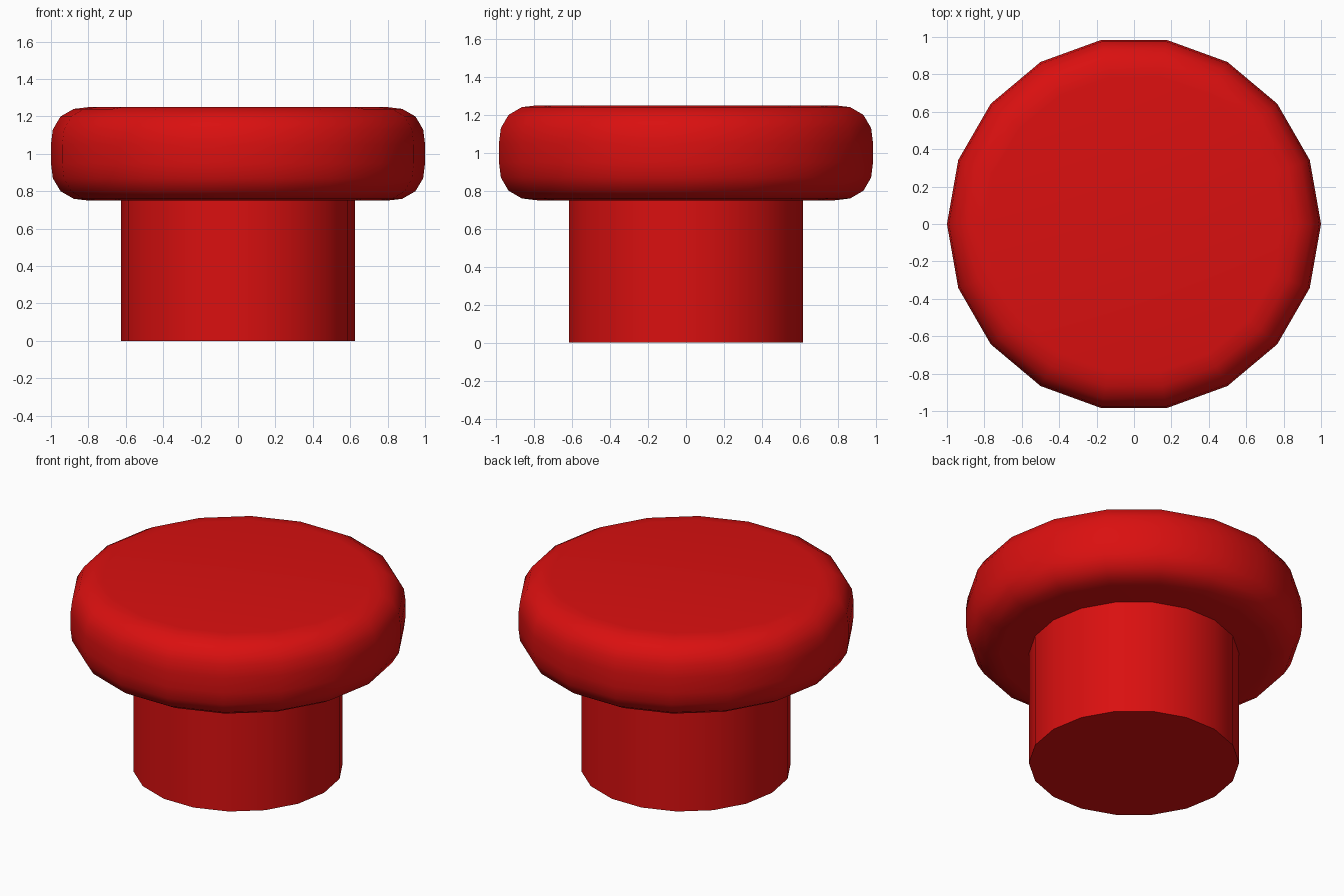
import bpy
import math

if "Cube" in bpy.data.objects:
    bpy.data.objects.remove(bpy.data.objects["Cube"])

red = bpy.data.materials.new("red")
red.diffuse_color = (0.7, 0.005, 0.005, 1)
red.use_nodes = True
red.node_tree.nodes["Principled BSDF"].inputs["Base Color"].default_value = red.diffuse_color


def disc(name, radius, z0, z1, bevel=0.0):
    """18-sided cylinder from z0 to z1 with optional rounded rims."""
    bpy.ops.mesh.primitive_cylinder_add(
        vertices=18, radius=radius, depth=z1 - z0,
        location=(0, 0, (z0 + z1) / 2), rotation=(0, 0, math.pi / 2))
    ob = bpy.context.object
    ob.name = name
    ob.data.materials.append(red)
    if bevel:
        mod = ob.modifiers.new("rounded_rim", 'BEVEL')
        mod.width = bevel
        mod.segments = 4
        mod.profile = 0.56
        mod.limit_method = 'ANGLE'
        mod.angle_limit = math.radians(40)
        bpy.ops.object.modifier_apply(modifier=mod.name)
    bpy.ops.object.shade_smooth_by_angle(angle=math.radians(40))
    return ob


# Stem standing on the ground
disc("knob_stem", 0.625, 0.0, 0.75)
# Wide cap with rounded top and bottom rims
disc("knob_cap", 1.0, 0.75, 1.25, bevel=0.2)
